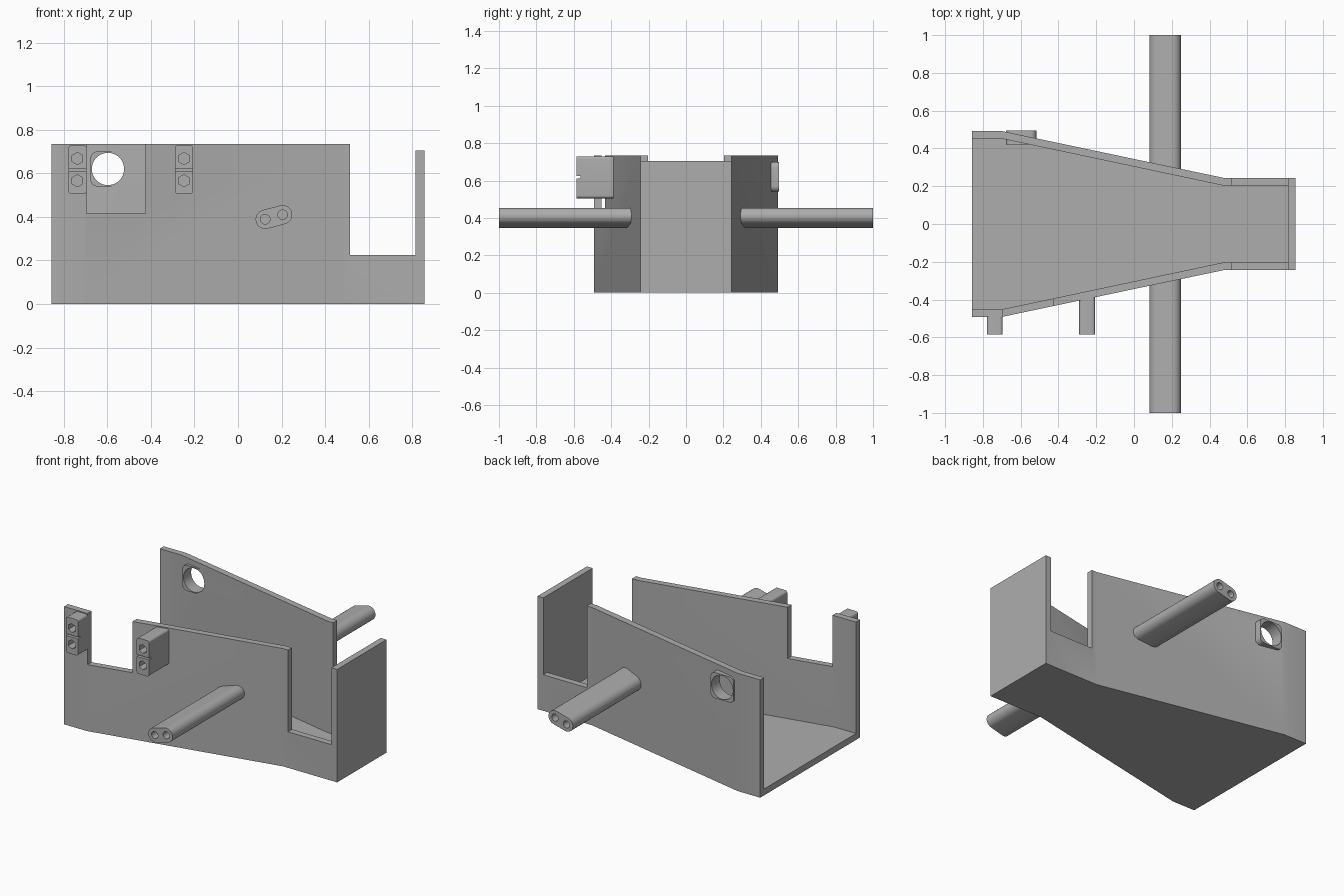
import bpy, bmesh
from math import cos, sin, pi, atan2
from mathutils import Vector

cube = bpy.data.objects.get("Cube")
if cube:
    bpy.data.objects.remove(cube, do_unlink=True)

grey = bpy.data.materials.new("plain grey")
grey.use_nodes = True
COLOUR = (0.42, 0.42, 0.42, 1)
grey.diffuse_color = COLOUR
grey.node_tree.nodes["Principled BSDF"].inputs["Base Color"].default_value = COLOUR


def prism(name, outline, axis, start, end):
    """Extrude an outline: (x, y) points along z, or (x, z) points along y."""
    def place(p, d):
        return (p[0], p[1], d) if axis == "z" else (p[0], d, p[1])
    bm = bmesh.new()
    face = bm.faces.new([bm.verts.new(place(p, start)) for p in outline])
    moved = bmesh.ops.extrude_face_region(bm, geom=[face])["geom"]
    shift = Vector(place((0, 0), end - start))
    bmesh.ops.translate(bm, vec=shift, verts=[v for v in moved if isinstance(v, bmesh.types.BMVert)])
    bmesh.ops.recalc_face_normals(bm, faces=bm.faces)
    mesh = bpy.data.meshes.new(name)
    bm.to_mesh(mesh)
    bm.free()
    mesh.materials.append(grey)
    ob = bpy.data.objects.new(name, mesh)
    bpy.context.collection.objects.link(ob)
    return ob


def box(name, x, y, z):
    return prism(name, rect(*x, *z), "y", *y)


def rect(x0, x1, z0, z1):
    return [(x0, z0), (x1, z0), (x1, z1), (x0, z1)]


def arc(cx, cz, r, a0, a1, n):
    return [(cx + r * cos(a0 + (a1 - a0) * i / n), cz + r * sin(a0 + (a1 - a0) * i / n))
            for i in range(n + 1)]


def circle(cx, cz, r, n, turn=0.0):
    return arc(cx, cz, r, turn, turn + 2 * pi, n)[:-1]


def rounded_rect(x0, x1, z0, z1, r):
    corners = [(x1 - r, z1 - r), (x0 + r, z1 - r), (x0 + r, z0 + r), (x1 - r, z0 + r)]
    return [p for i, c in enumerate(corners) for p in arc(*c, r, i * pi / 2, (i + 1) * pi / 2, 6)]


def combine(ob, tool, operation="DIFFERENCE"):
    """Apply a boolean and discard the tool object."""
    mod = ob.modifiers.new("cut", "BOOLEAN")
    mod.operation, mod.object, mod.solver = operation, tool, "EXACT"
    bpy.context.view_layer.objects.active = ob
    bpy.ops.object.modifier_apply(modifier=mod.name)
    bpy.data.objects.remove(tool, do_unlink=True)


def smooth(ob):
    bpy.ops.object.select_all(action="DESELECT")
    ob.select_set(True)
    bpy.context.view_layer.objects.active = ob
    bpy.ops.object.shade_smooth_by_angle(angle=0.6)


def plan(side):
    """Symmetric plan outline from the points along one side."""
    return side + [(x, -y) for x, y in reversed(side)]


# Tapered tray, hollowed and open at the wide end
TOP = 0.735
tray = prism("tray", plan([(-0.857, 0.492), (-0.7, 0.492), (0.48, 0.243), (0.855, 0.243)]),
             "z", 0, TOP)
combine(tray, prism("hollow", plan([(-1, 0.453), (-0.705, 0.453), (0.475, 0.203), (0.815, 0.203)]),
                    "z", 0.04, 1))

# Low sides near the end wall, end wall top, front notch
combine(tray, box("side_gap", (0.515, 0.815), (-1, 1), (0.225, 1)))
combine(tray, box("end_trim", (0.7, 1), (-1, 1), (0.705, 1)))
combine(tray, box("front_notch", (-0.695, -0.425), (-0.7, -0.3), (0.415, 1)))

# Round port with a raised collar in the back wall
combine(tray, prism("collar", rounded_rect(-0.677, -0.517, 0.54, 0.7, 0.03), "y", 0.42, 0.496), "UNION")
combine(tray, prism("port", circle(-0.597, 0.62, 0.074, 48), "y", 0.3, 0.6))
smooth(tray)

# Tilted twin-bore rods on both sides
A, B, R = (0.125, 0.389), (0.205, 0.41), 0.044
tilt = atan2(B[1] - A[1], B[0] - A[0])
stadium = arc(*B, R, tilt - pi / 2, tilt + pi / 2, 20) + arc(*A, R, tilt + pi / 2, tilt + 3 * pi / 2, 20)
for name, s in (("front_rod", -1), ("back_rod", 1)):
    rod = prism(name, stadium, "y", s * 0.289, s)
    for centre in (A, B):
        combine(rod, prism("bore", circle(*centre, 0.022, 24), "y", s * 0.35, s * 1.1))
    smooth(rod)

# Clamp blocks on the front wall, each with two hexagonal sockets and a slit
for name, x, back in (("outer_clamp", -0.737, -0.47), ("inner_clamp", -0.248, -0.378)):
    clamp = prism(name, rounded_rect(x - 0.042, x + 0.042, 0.505, 0.729, 0.015), "y", -0.585, back)
    for z in (0.566, 0.668):
        combine(clamp, prism("socket", circle(x, z, 0.028, 6, pi / 6), "y", -0.7, back - 0.03))
    combine(clamp, box("slit", (x - 0.1, x + 0.1), (-0.7, -0.565), (0.611, 0.623)))
    smooth(clamp)
